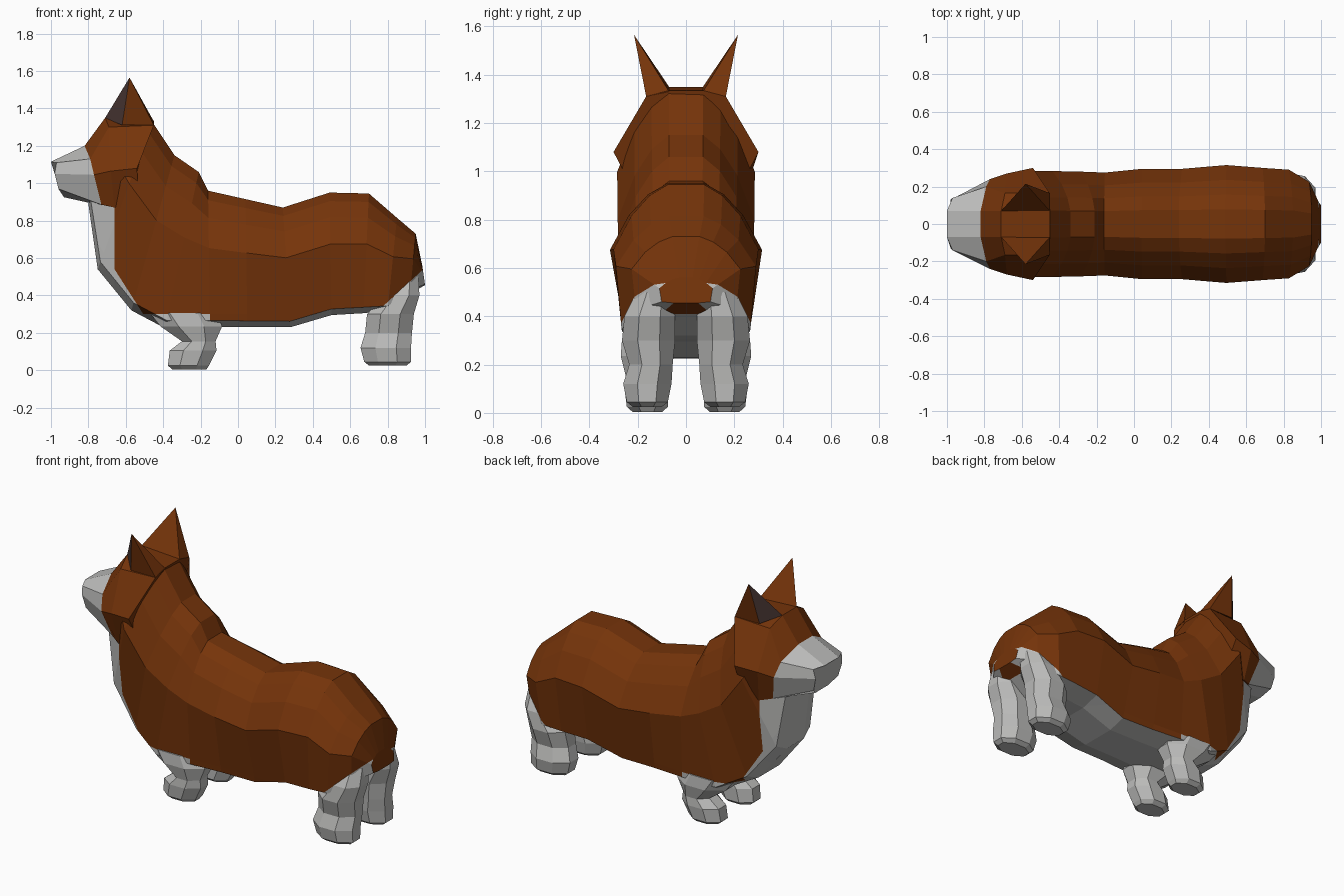
import bpy, bmesh, math
from mathutils import Vector

default_cube = bpy.data.objects.get("Cube")
if default_cube:
    bpy.data.objects.remove(default_cube, do_unlink=True)


def make_material(name, rgb):
    material = bpy.data.materials.new(name)
    material.use_nodes = True
    material.diffuse_color = (*rgb, 1)
    shader = material.node_tree.nodes["Principled BSDF"]
    shader.inputs["Base Color"].default_value = (*rgb, 1)
    shader.inputs["Roughness"].default_value = 0.9
    return material


russet = make_material("russet fur", (0.178, 0.034, 0.003))
white = make_material("white fur", (0.5, 0.5, 0.49))
dark = make_material("dark inner ear", (0.07, 0.04, 0.036))


def loft(rings):
    """Bridge closed rings of points and cap both ends."""
    mesh = bmesh.new()
    loops = [[mesh.verts.new(point) for point in ring] for ring in rings]
    count = len(loops[0])
    for first, second in zip(loops, loops[1:]):
        for i in range(count):
            j = (i + 1) % count
            mesh.faces.new((first[i], first[j], second[j], second[i]))
    mesh.faces.new(loops[0])
    mesh.faces.new(loops[-1])
    bmesh.ops.recalc_face_normals(mesh, faces=mesh.faces)
    return mesh


def mirrored(half):
    """Close a half ring across the middle of the dog."""
    return half + [(x, -y, z) for x, y, z in reversed(half)]


def cut(mesh, point, normal):
    geometry = mesh.verts[:] + mesh.edges[:] + mesh.faces[:]
    bmesh.ops.bisect_plane(mesh, geom=geometry, plane_co=point, plane_no=normal)


def finish(mesh, name, materials, rule=None):
    if rule:
        for face in mesh.faces:
            face.material_index = rule(face)
    data = bpy.data.meshes.new(name)
    mesh.to_mesh(data)
    mesh.free()
    for material in materials:
        data.materials.append(material)
    item = bpy.data.objects.new(name, data)
    bpy.context.collection.objects.link(item)
    return item


def torso_ring(top_x, top_z, low_x, low_z, half_width, flare):
    """Rounded slanted section; flare sets how wide its lower edge is."""
    section = [(0, .25), (.07, .5), (.2, .75), (.42, 1),
               (.95, flare), (1, flare / 2)]
    return mirrored([(top_x + (low_x - top_x) * depth, width * half_width,
                      top_z + (low_z - top_z) * depth)
                     for depth, width in section])


# Torso and neck, from the throat to the rump
torso_sections = [
    (-.55, 1.30, -.80, .89, .225, .65),
    (-.46, 1.33, -.75, .54, .285, .58),
    (-.34, 1.15, -.57, .32, .283, .72),
    (-.21, 1.06, -.39, .225, .28, .92),
    (-.16, .96, -.15, .23, .275, .92),
    (.04, .915, .05, .23, .295, .8),
    (.24, .87, .28, .23, .295, .78),
    (.49, .95, .50, .295, .315, .8),
    (.70, .945, .67, .305, .30, .88),
    (.85, .815, .80, .32, .29, .92),
    (.95, .73, .92, .41, .225, .92),
    (.985, .56, 1.0, .455, .11, .92),
]
torso = loft([torso_ring(*values) for values in torso_sections])

# Colour boundaries: chest bib, brisket, foreleg top and thigh
bib_edge = Vector((-.66, 0, .54))
bib_normal = Vector((1, 0, 0))
brisket_normal = Vector((.25, 0, .16))
thigh_edge = Vector((.74, 0, .31))
thigh_normal = Vector((-.22, 0, .24))
leg_top = Vector((0, 0, .30))
for point, normal in ((bib_edge, bib_normal), (bib_edge, brisket_normal),
                      (thigh_edge, thigh_normal), (leg_top, Vector((0, 0, 1)))):
    cut(torso, point, normal)


def torso_colour(face):
    center = face.calc_center_median()
    bib = (center - bib_edge).dot(bib_normal) < 0
    brisket = (center - bib_edge).dot(brisket_normal) < 0
    thigh = (center - thigh_edge).dot(thigh_normal) < 0 and abs(center.y) > .08
    foreleg = center.z < leg_top.z and center.x < -.1
    belly = face.normal.z < -.55 and -.2 < center.x < .9
    return int(bib or brisket or thigh or foreleg or belly)


finish(torso, "torso", [russet, white], torso_colour)

# Head: four sections from the nape to the nose
nape = [(-.45, .07, 1.335), (-.45, .165, 1.31), (-.54, .30, 1.08),
        (-.53, .21, .91), (-.54, .1, .88)]
brow = [(-.71, .07, 1.35), (-.69, .165, 1.30), (-.68, .27, 1.065),
        (-.66, .23, .87), (-.66, .1, .87)]
muzzle = [(-.82, .07, 1.20), (-.79, .2, 1.13), (-.77, .24, 1.045),
          (-.73, .19, .885), (-.75, .08, .885)]
nose = [(-1, .07, 1.115), (-.97, .14, 1.11), (-.98, .13, 1.05),
        (-.96, .12, .97), (-.93, .06, .925)]
head = loft([mirrored(half) for half in (nape, brow, muzzle, nose)])


def head_colour(face):
    return int(face.calc_center_median().x < -.8)


finish(head, "head", [russet, white], head_colour)


def make_ear(name, side):
    """Pointed ear with a dark front face."""
    mesh = bmesh.new()
    base = [(-.71, .07, 1.35), (-.45, .07, 1.33),
            (-.45, .165, 1.31), (-.62, .165, 1.31)]
    corners = [mesh.verts.new((x, y * side, z)) for x, y, z in base]
    tip = mesh.verts.new((-.58, .215 * side, 1.565))
    for i, corner in enumerate(corners):
        mesh.faces.new((corner, corners[(i + 1) % len(corners)], tip))
    mesh.faces.new(corners)
    bmesh.ops.recalc_face_normals(mesh, faces=mesh.faces)
    finish(mesh, name, [russet, dark], lambda face: int(face.normal.x < -.4))


# Legs: eight-sided sections as x, y, z, half length, half width
foreleg_sections = [
    (-.29, .155, .305, .18, .11), (-.25, .16, .235, .165, .11),
    (-.21, .165, .155, .09, .085), (-.24, .165, .105, .125, .09),
    (-.265, .16, .025, .11, .085), (-.26, .16, .003, .09, .06),
]
hindleg_sections = [
    (.885, .13, .50, .08, .075), (.875, .15, .40, .095, .105),
    (.815, .155, .30, .125, .11), (.805, .145, .2, .125, .09),
    (.79, .16, .12, .135, .10), (.80, .16, .045, .125, .085),
    (.80, .16, .025, .10, .06),
]


def make_leg(name, sections, side):
    rings = []
    stretch = 1 / math.cos(math.pi / 8)
    for x, y, z, length, width in sections:
        angles = [math.pi * (i + .5) / 4 for i in range(8)]
        rings.append([(x + length * stretch * math.cos(a),
                       side * (y + width * stretch * math.sin(a)),
                       z) for a in angles])
    finish(loft(rings), name, [white])


# The dog looks along -x, so its parts on -y and +y are named by frame side
for label, side in (("near", -1), ("far", 1)):
    make_ear(label + "_ear", side)
    make_leg(label + "_foreleg", foreleg_sections, side)
    make_leg(label + "_hindleg", hindleg_sections, side)
